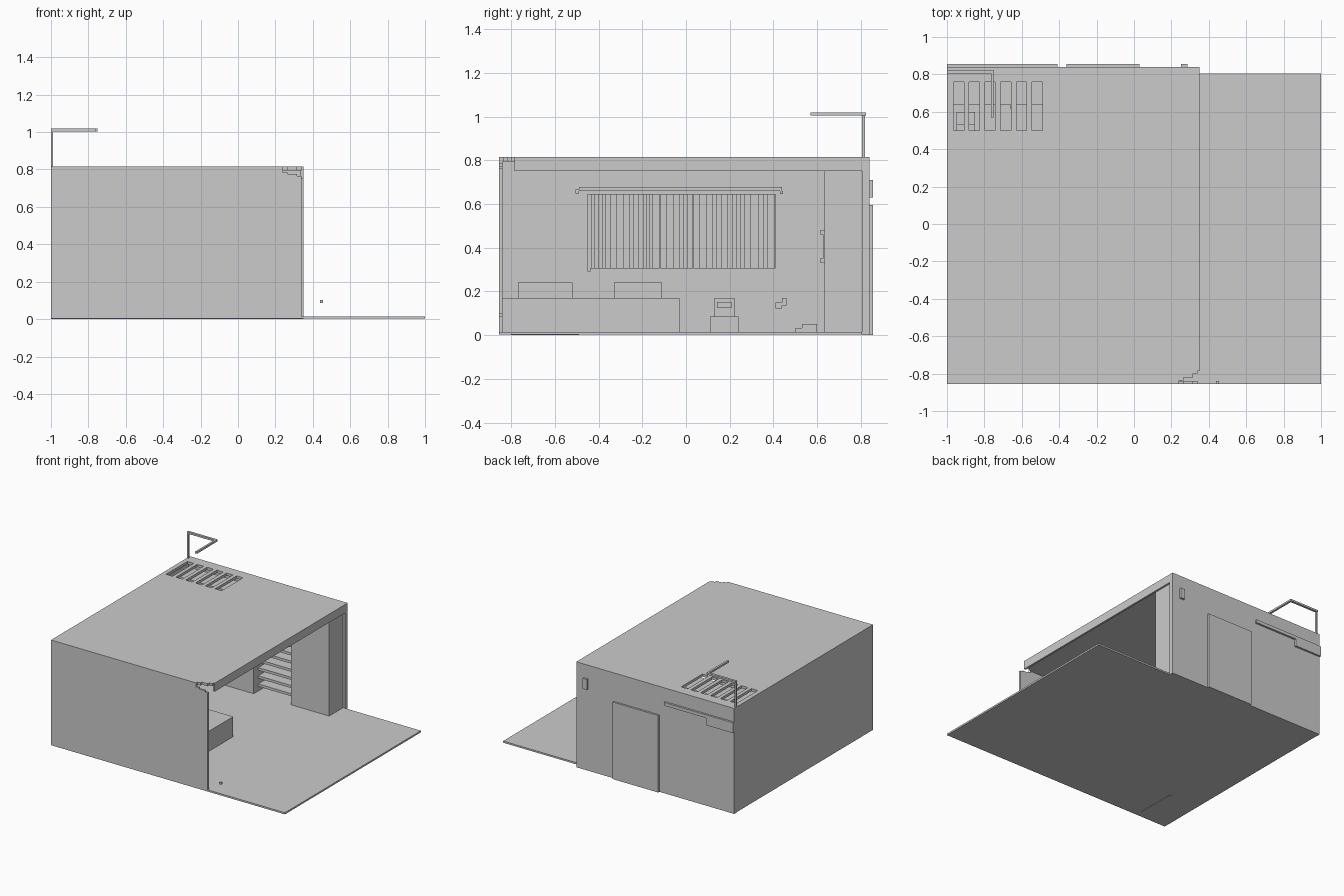
import bpy, bmesh, random

random.seed(4)


def boxes(name, *bounds):
    """One object made of axis-aligned boxes given as (x0, x1, y0, y1, z0, z1)."""
    bm = bmesh.new()
    for x0, x1, y0, y1, z0, z1 in bounds:
        vs = bmesh.ops.create_cube(bm, size=1)["verts"]
        for v in vs:
            v.co.x = x1 if v.co.x > 0 else x0
            v.co.y = y1 if v.co.y > 0 else y0
            v.co.z = z1 if v.co.z > 0 else z0
    me = bpy.data.meshes.new(name)
    bm.to_mesh(me)
    bm.free()
    ob = bpy.data.objects.new(name, me)
    bpy.context.collection.objects.link(ob)
    return ob


def cut(target, cutter):
    m = target.modifiers.new("cut", "BOOLEAN")
    m.operation = "DIFFERENCE"
    m.solver = "EXACT"
    m.use_self = True
    m.object = cutter
    cutter.hide_render = True
    cutter.hide_set(True)


# Floor slab with a thin strip underneath
boxes("floor", (-1, 1, -0.855, 0.805, 0.002, 0.015))
boxes("floor_strip", (-0.76, -0.74, -0.80, -0.49, 0, 0.002))

# Shell: three walls, roof and header over the open side
boxes("left_wall", (-1, -0.985, -0.84, 0.805, 0.015, 0.795))
front = boxes("front_wall", (-1, 0.34, -0.855, -0.84, 0.015, 0.795))
boxes("back_wall", (-1, 0.35, 0.805, 0.84, 0, 0.795))
roof = boxes("roof", (-1, 0.35, -0.855, 0.84, 0.795, 0.815))
boxes("header", (0.335, 0.35, -0.785, 0.805, 0.75, 0.795))

# Vent slots in the roof
slots = boxes("slot_cutter", *[(-0.965 + i * 0.084, -0.91 + i * 0.084, 0.50, 0.76, 0.78, 0.83)
                               for i in range(6)])
cut(roof, slots)

# Crumbled roof corner
corner = boxes("corner_cutter",
               (0.24, 0.4, -0.9, -0.838, 0.785, 0.85),
               (0.265, 0.41, -0.91, -0.82, 0.775, 0.86),
               (0.315, 0.42, -0.92, -0.80, 0.765, 0.87),
               (0.34, 0.43, -0.93, -0.785, 0.755, 0.88))
cut(roof, corner)
cut(front, corner)

# Bent pipe on the roof
boxes("roof_pipe",
      (-1, -0.988, 0.805, 0.82, 0.815, 1.004),
      (-1, -0.75, 0.805, 0.823, 1.004, 1.018),
      (-0.765, -0.75, 0.57, 0.805, 1.004, 1.018))

# Back wall fittings
boxes("back_door", (-0.36, 0.03, 0.84, 0.855, 0.0, 0.595))
boxes("wall_switch_box", (0.25, 0.285, 0.84, 0.855, 0.63, 0.71))
boxes("wall_duct", (-1, -0.41, 0.84, 0.855, 0.685, 0.71),
      (-1, -0.77, 0.84, 0.855, 0.63, 0.685))

# Cabinets and shelves along the back wall
boxes("right_cabinet", (0.01, 0.335, 0.635, 0.805, 0.015, 0.75))
boxes("left_cabinet", (-0.98, -0.31, 0.635, 0.805, 0.015, 0.75))
boxes("cabinet_handle", (-0.66, -0.64, 0.628, 0.635, 0.33, 0.48),
      (-0.66, -0.64, 0.615, 0.628, 0.33, 0.35),
      (-0.66, -0.64, 0.615, 0.628, 0.46, 0.48))
boxes("shelves", *[(-0.31, 0.01, 0.69, 0.805, 0.05 + i * 0.063, 0.07 + i * 0.063)
                   for i in range(11)])

# Bed with two pillows
boxes("bed", (-0.98, -0.02, -0.84, -0.03, 0.015, 0.17))
boxes("pillows", (-0.97, -0.80, -0.77, -0.52, 0.17, 0.24),
      (-0.97, -0.80, -0.33, -0.11, 0.17, 0.24))

# Curtain with uneven folds, hung from a rod
folds, y, i = [], -0.45, 0
while y < 0.41:
    w = min(random.uniform(0.012, 0.034), 0.41 - y)
    folds.append((-0.98, -0.965 if i % 2 else -0.955, y, y + w, 0.305, 0.645))
    y += w + 1e-4
    i += 1
boxes("curtain", *folds)
boxes("curtain_rod", (-0.97, -0.95, -0.49, 0.44, 0.66, 0.678),
      (-0.985, -0.95, -0.505, -0.49, 0.648, 0.666),
      (-0.985, -0.95, 0.43, 0.445, 0.645, 0.66))
boxes("curtain_cord", (-0.965, -0.955, -0.45, -0.437, 0.292, 0.305))

# Toilet, roll holder and small floor item by the left wall
boxes("toilet", (-0.98, -0.80, 0.11, 0.24, 0.015, 0.085),
      (-0.98, -0.91, 0.13, 0.222, 0.085, 0.17),
      (-0.91, -0.90, 0.143, 0.209, 0.125, 0.152))
boxes("roll_holder", (-0.985, -0.95, 0.41, 0.44, 0.122, 0.15),
      (-0.985, -0.95, 0.44, 0.46, 0.135, 0.17))
boxes("floor_item", (-0.95, -0.85, 0.53, 0.60, 0.015, 0.05),
      (-0.95, -0.85, 0.50, 0.53, 0.015, 0.032))

# Small loose fragment by the open side
boxes("fragment", (0.438, 0.454, -0.855, -0.84, 0.085, 0.101))
